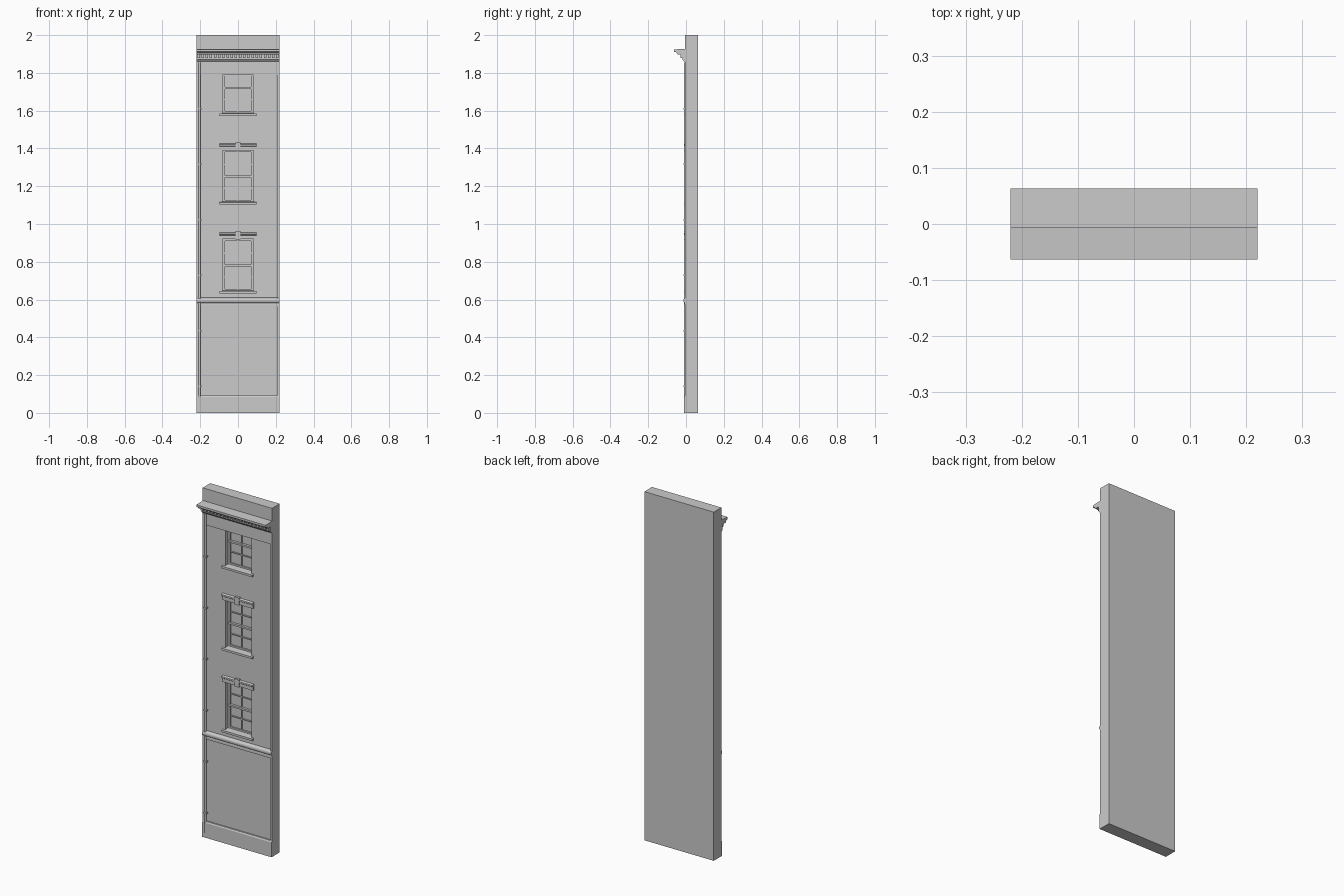
import bpy, bmesh, math

cube = bpy.data.objects.get("Cube")
if cube:
    bpy.data.objects.remove(cube, do_unlink=True)

stone = bpy.data.materials.new("grey stone")
stone.use_nodes = True
GREY = (0.6, 0.6, 0.6, 1)
stone.diffuse_color = GREY
stone.node_tree.nodes["Principled BSDF"].inputs["Base Color"].default_value = GREY

HALF, BACK = 0.22, 0.063      # half width, back plane
FACE, TRIM = 0.003, -0.006    # recessed wall face, raised trim face


def finish(name, bm):
    bmesh.ops.recalc_face_normals(bm, faces=bm.faces)
    mesh = bpy.data.meshes.new(name)
    bm.to_mesh(mesh)
    bm.free()
    mesh.materials.append(stone)
    ob = bpy.data.objects.new(name, mesh)
    bpy.context.collection.objects.link(ob)
    return ob


def boxes(name, spans):
    """One object from boxes given as (x0, x1, y0, y1, z0, z1)."""
    bm = bmesh.new()
    for x0, x1, y0, y1, z0, z1 in spans:
        vs = bmesh.ops.create_cube(bm, size=1)["verts"]
        for v in vs:
            v.co.x = x1 if v.co.x > 0 else x0
            v.co.y = y1 if v.co.y > 0 else y0
            v.co.z = z1 if v.co.z > 0 else z0
    return finish(name, bm)


def moulding(name, profile, x0=-HALF, x1=HALF):
    """Sweep a (y, z) profile along x."""
    bm = bmesh.new()
    face = bm.faces.new([bm.verts.new((x0, y, z)) for y, z in profile])
    out = bmesh.ops.extrude_face_region(bm, geom=[face])["geom"]
    for v in out:
        if isinstance(v, bmesh.types.BMVert):
            v.co.x = x1
    return finish(name, bm)


def smooth(ob):
    bpy.ops.object.select_all(action="DESELECT")
    ob.select_set(True)
    bpy.context.view_layer.objects.active = ob
    bpy.ops.object.shade_smooth_by_angle(angle=math.radians(40))


# Wall with three window openings
WIN = 0.083
windows = [("lower", 0.645, 0.92), ("middle", 1.115, 1.39), ("upper", 1.585, 1.86)]
GLASS = 0.036
wall = boxes("wall", [(-HALF, HALF, FACE, BACK, 0, 2)])
cutter = boxes("window_cutter", [(-WIN, WIN, -0.05, GLASS, a, b) for _, a, b in windows])
cutter.hide_render = True
cutter.hide_viewport = True
cut = wall.modifiers.new("openings", "BOOLEAN")
cut.object, cut.operation, cut.solver = cutter, "DIFFERENCE", "EXACT"

# Raised frame: side strips, frieze band and parapet
boxes("side_strips", [(s * 0.215 - 0.005, s * 0.215 + 0.005, TRIM, FACE, 0, 1.865)
                      for s in (-1, 1)])
boxes("frieze", [(-0.21, 0.21, -0.003, FACE + 0.012, 1.79, 1.87)])
boxes("parapet", [(-HALF, HALF, TRIM, FACE, 1.865, 2)])
boxes("lower_panel_border", [(-0.21, 0.21, -0.003, FACE, 0.562, 0.58)])

# Plinth with a sloped top
moulding("plinth", [(FACE, 0), (-0.01, 0), (-0.01, 0.085), (TRIM, 0.092), (FACE, 0.092)])

# String course with a rounded nose
nose = [(-0.007 - 0.007 * math.cos(t), 0.595 + 0.012 * math.sin(t))
        for t in (math.pi * (i / 8 - 0.5) for i in range(9))]
smooth(moulding("string_course", [(FACE, 0.575), (-0.008, 0.575)] + nose + [(FACE, 0.61)]))

# Cornice: stepped bed mould, dentils and projecting shelf
moulding("cornice_bed", [(FACE, 1.86), (-0.01, 1.86), (-0.018, 1.87),
                         (-0.018, 1.9), (FACE, 1.9)])
N = 20
pitch = 2 * HALF / N
boxes("dentils", [(-HALF + (i + 0.2) * pitch, -HALF + (i + 0.8) * pitch,
                   -0.03, -0.015, 1.88, 1.9) for i in range(N)])
moulding("cornice_shelf", [(FACE, 1.898), (-0.045, 1.898), (-0.05, 1.908),
                           (-0.063, 1.912), (-0.063, 1.924), (FACE, 1.928)])

# Sash windows, sills and lintels
for i, (name, z0, z1) in enumerate(windows):
    rail = z0 + 0.136
    y0, y1 = GLASS - 0.008, GLASS + 0.001
    bars = [(-WIN, -WIN + 0.013, y0, y1, z0, z1), (WIN - 0.013, WIN, y0, y1, z0, z1),
            (-WIN, WIN, y0, y1, z0, z0 + 0.012), (-WIN, WIN, y0, y1, z1 - 0.01, z1),
            (-WIN, WIN, y0 - 0.006, y1, rail - 0.005, rail + 0.005),
            (-0.003, 0.003, y0 + 0.002, y1, z0, z1)]
    for z in ((z0 + 0.012 + rail) / 2, (z1 - 0.01 + rail) / 2):
        bars.append((-WIN, WIN, y0 + 0.002, y1, z - 0.003, z + 0.003))
    boxes(name + "_window_sash", bars)
    moulding(name + "_window_sill", [(GLASS, z0 - 0.012), (-0.01, z0 - 0.012),
                                     (-0.01, z0), (GLASS, z0 + 0.004)], -0.097, 0.097)
    if i < 2:
        moulding(name + "_window_lintel",
                 [(FACE, z1), (-0.004, z1), (-0.004, z1 + 0.02), (-0.009, z1 + 0.024),
                  (-0.009, z1 + 0.032), (FACE, z1 + 0.036)], -0.098, 0.098)
        boxes(name + "_window_keystone",
              [(-0.013, 0.013, -0.011, FACE, z1 - 0.002, z1 + 0.042)])

# Drainpipe and its brackets
bm = bmesh.new()
bmesh.ops.create_cone(bm, cap_ends=True, segments=12, radius1=0.006, radius2=0.006, depth=1.83)
bmesh.ops.translate(bm, verts=bm.verts, vec=(-0.204, -0.005, 0.94))
smooth(finish("drainpipe", bm))
boxes("pipe_brackets", [(-0.212, -0.194, -0.012, FACE, z - 0.004, z + 0.004)
                        for z in (0.14 + 0.294 * k for k in range(6))])
